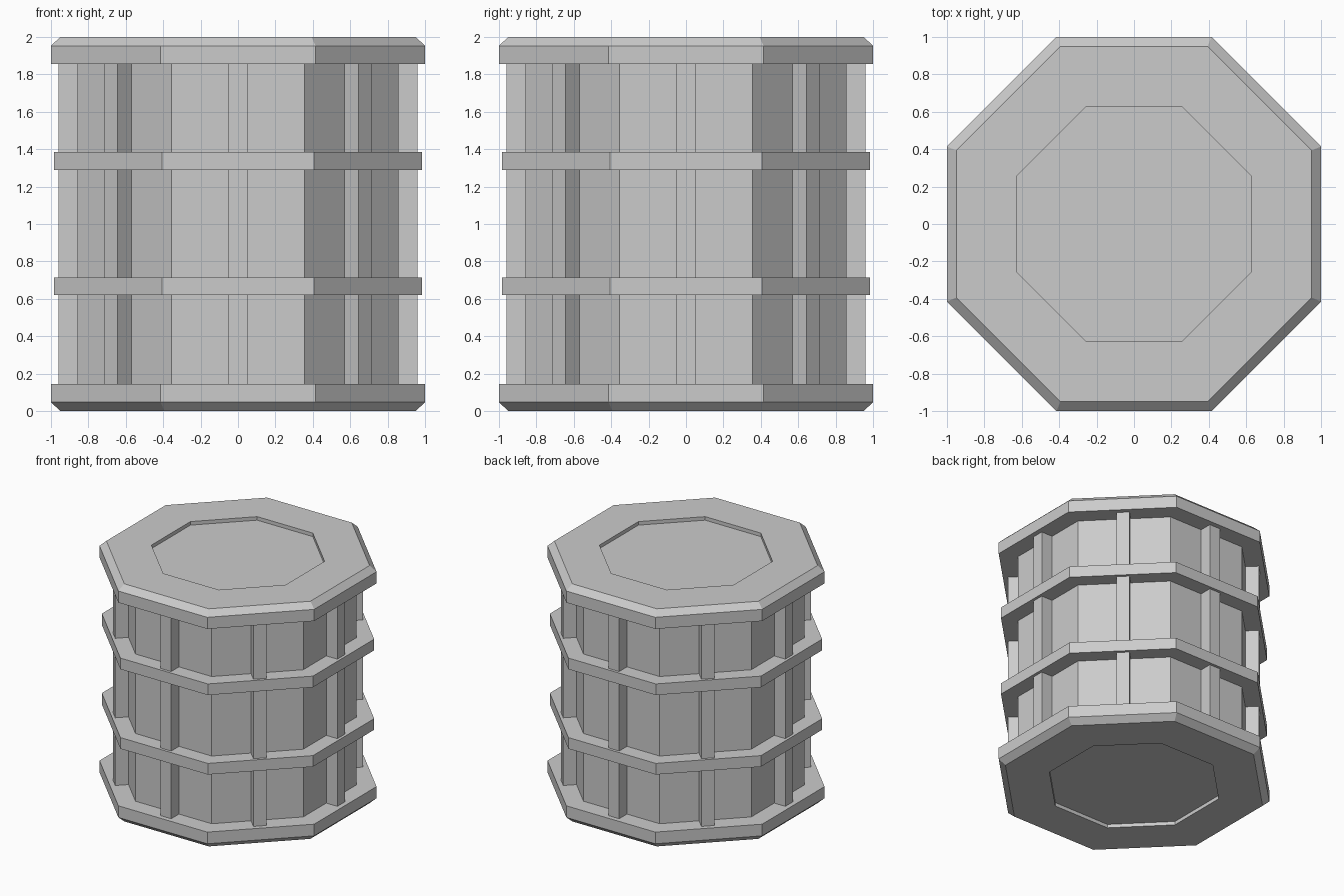
import bpy, bmesh
from math import cos, sin, pi
from mathutils import Matrix

if "Cube" in bpy.data.objects:
    bpy.data.objects.remove(bpy.data.objects["Cube"])

SIDES = 8


def make_object(name, bm):
    bmesh.ops.recalc_face_normals(bm, faces=bm.faces)
    mesh = bpy.data.meshes.new(name)
    bm.to_mesh(mesh)
    bm.free()
    obj = bpy.data.objects.new(name, mesh)
    bpy.context.collection.objects.link(obj)
    return obj


def octagon_stack(name, profile):
    """Closed octagonal solid from (flat-to-centre distance, z) rings."""
    bm = bmesh.new()
    rings = []
    for dist, z in profile:
        r = dist / cos(pi / SIDES)
        rings.append([bm.verts.new((r * cos((i + 0.5) * 2 * pi / SIDES),
                                    r * sin((i + 0.5) * 2 * pi / SIDES), z))
                      for i in range(SIDES)])
    for a, b in zip(rings, rings[1:]):
        for i in range(SIDES):
            j = (i + 1) % SIDES
            bm.faces.new((a[i], a[j], b[j], b[i]))
    bm.faces.new(rings[0])
    bm.faces.new(rings[-1])
    return make_object(name, bm)


# Barrel wall
octagon_stack("barrel_body", [(0.857, 0.14), (0.857, 1.86)])

# Bevelled end caps with a shallow recessed panel, mirrored about mid height
cap = [(0.625, 1.97), (0.625, 2.0), (0.95, 2.0), (1.0, 1.953), (1.0, 1.855)]
octagon_stack("top_cap", cap)
octagon_stack("bottom_cap", [(d, 2 - z) for d, z in cap])

# Two hoops
for name, z in (("lower_hoop", 0.668), ("upper_hoop", 1.337)):
    octagon_stack(name, [(0.983, z - 0.047), (0.983, z + 0.047)])

# Vertical rib in the middle of every side
for i in range(SIDES):
    bm = bmesh.new()
    bmesh.ops.create_cube(bm, size=1, matrix=Matrix.Rotation(i * 2 * pi / SIDES, 4, 'Z')
                          @ Matrix.Translation((0.9, 0, 1.0))
                          @ Matrix.Diagonal((0.12, 0.1, 1.72, 1)))
    make_object(f"rib_{i + 1}", bm)
